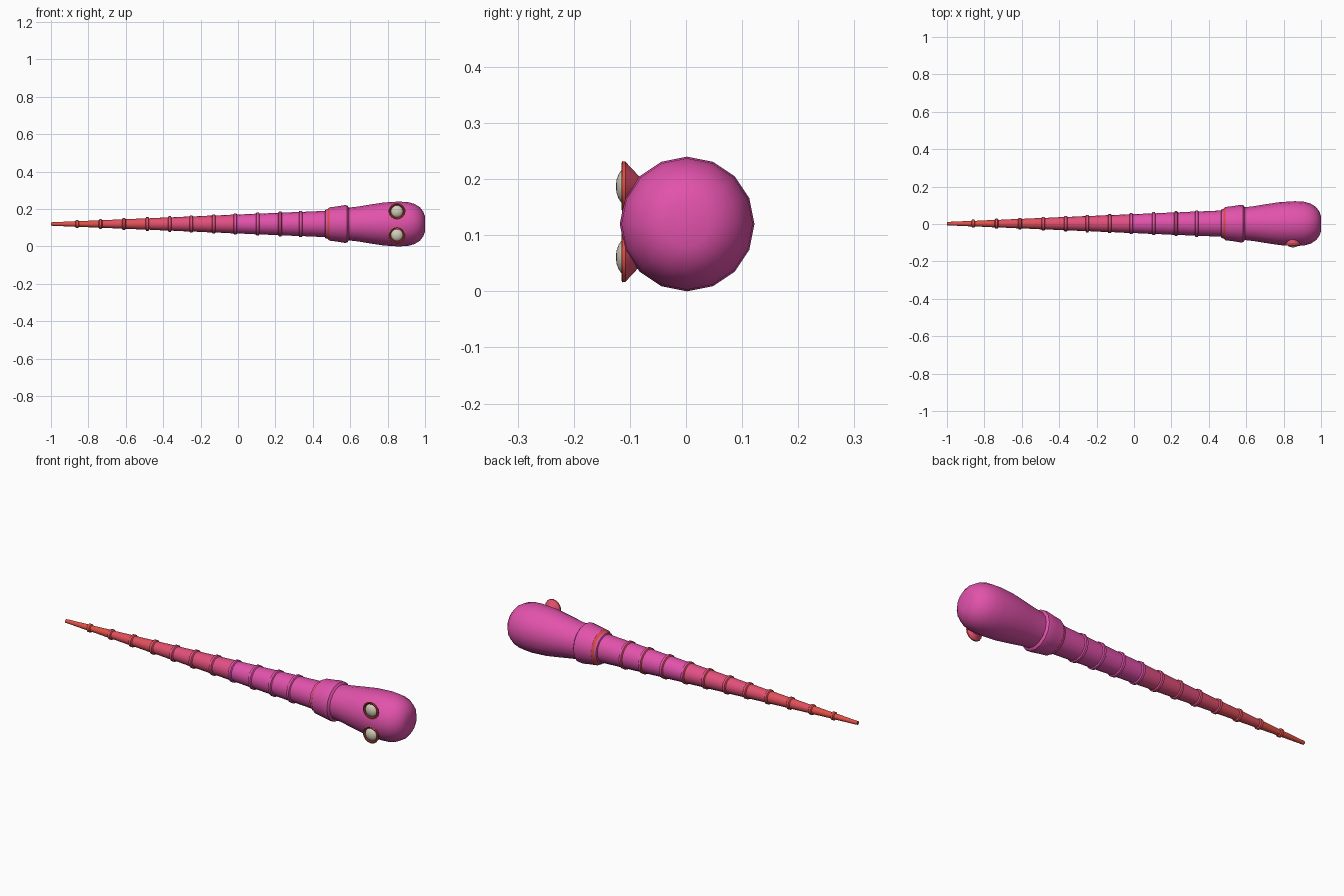
import bpy, bmesh, math
from mathutils import Matrix, Vector

if "Cube" in bpy.data.objects:
    bpy.data.objects.remove(bpy.data.objects["Cube"], do_unlink=True)

AXIS_Y, AXIS_Z = 0.002, 0.12


def material(name, rgb):
    mat = bpy.data.materials.new(name)
    mat.use_nodes = True
    colour = (*rgb, 1.0)
    mat.diffuse_color = colour
    bsdf = next(n for n in mat.node_tree.nodes if n.type == 'BSDF_PRINCIPLED')
    bsdf.inputs["Base Color"].default_value = colour
    return mat


magenta = material("magenta skin", (0.76, 0.085, 0.41))
cream = material("cream eye", (0.65, 0.61, 0.49))
dark = material("dark socket", (0.16, 0.03, 0.025))
# Tail colours run from orange red at the tip to rose at the middle
TONES = 5
tail_mats = [material(f"tail red {i + 1}", (0.76, 0.08, 0.06 + 0.045 * i))
             for i in range(TONES)]
red = tail_mats[0]


def lathe(name, profile, mats, pick=None, sides=16, direction=(1, 0, 0),
          origin=(0, AXIS_Y, AXIS_Z)):
    """Spin (distance, radius) points about a direction; pick(i) colours band i."""
    axis = Vector(direction)
    up = Vector((0, 0, 1))
    side = axis.cross(up)
    bm = bmesh.new()
    rings = []
    for d, r in profile:
        ring = []
        for k in range(sides):
            a = math.tau * k / sides
            ring.append(bm.verts.new(Vector(origin) + axis * d
                                     + (up * math.cos(a) + side * math.sin(a)) * r))
        rings.append(ring)
    for i, (a, b) in enumerate(zip(rings, rings[1:])):
        for k in range(sides):
            n = (k + 1) % sides
            face = bm.faces.new((a[k], a[n], b[n], b[k]))
            face.material_index = pick(i) if pick else 0
    for i, ring in ((0, rings[0]), (len(rings) - 2, rings[-1])):
        bm.faces.new(ring).material_index = pick(i) if pick else 0
    bmesh.ops.recalc_face_normals(bm, faces=bm.faces)
    mesh = bpy.data.meshes.new(name)
    bm.to_mesh(mesh)
    bm.free()
    for m in mats:
        mesh.materials.append(m)
    obj = bpy.data.objects.new(name, mesh)
    bpy.context.collection.objects.link(obj)
    bpy.ops.object.select_all(action='DESELECT')
    obj.select_set(True)
    bpy.context.view_layer.objects.active = obj
    bpy.ops.object.shade_smooth_by_angle(angle=math.radians(32))
    return obj


# Tapering tail with raised rings
def tail_radius(x):
    return 0.009 + (x + 1) * 0.0418


ring_xs = [-0.86, -0.735, -0.61, -0.485, -0.365, -0.25, -0.13, -0.015,
           0.105, 0.225, 0.335]
MAGENTA_SLOT = TONES
tail_profile = [(-1.0, tail_radius(-1))]
tail_slots = []
for n, x in enumerate(ring_xs):
    slot = n * TONES // 8 if n < 8 else MAGENTA_SLOT
    after = (n + 1) * TONES // 8 if n < 7 else MAGENTA_SLOT
    r = tail_radius(x)
    tail_profile += [(x - 0.010, r), (x - 0.006, r + 0.006),
                     (x + 0.006, r + 0.006), (x + 0.010, r)]
    # red on the tipward edge of each ring, skin on its crown
    tail_slots += [slot, 0, after, after]
tail_profile.append((0.475, tail_radius(0.475)))
tail_slots.append(MAGENTA_SLOT)
lathe("tail", tail_profile, tail_mats + [magenta], lambda i: tail_slots[i])

# Collar with a red step near its tail end
lathe("collar", [(0.464, 0.068), (0.468, 0.077), (0.478, 0.079), (0.489, 0.089),
                 (0.53, 0.094), (0.572, 0.101), (0.584, 0.099), (0.594, 0.086)],
      [magenta, red], lambda i: 1 if i == 2 else 0)

# Rounded head
lathe("head", [(0.585, 0.087), (0.64, 0.093), (0.70, 0.103), (0.78, 0.115),
               (0.86, 0.12), (0.91, 0.117), (0.945, 0.107), (0.973, 0.089),
               (0.991, 0.065), (1.0, 0.040)], [magenta])

# Two flared eye cups, each holding a domed eye
for label, z in (("upper", 0.187), ("lower", 0.061)):
    place = dict(direction=(0, -1, 0), origin=(0.85, 0, z))
    lathe(label + "_eye_cup", [(0.078, 0.012), (0.108, 0.044), (0.114, 0.045),
                               (0.115, 0.040), (0.108, 0.030)],
          [tail_mats[2], red, dark], lambda i: (0, 1, 1, 2)[i], **place)
    dome = [(0.104 + 0.021 * math.sin(a), 0.034 * math.cos(a))
            for a in (math.radians(17 * s) for s in range(6))]
    lathe(label + "_eye", dome, [cream], **place)
